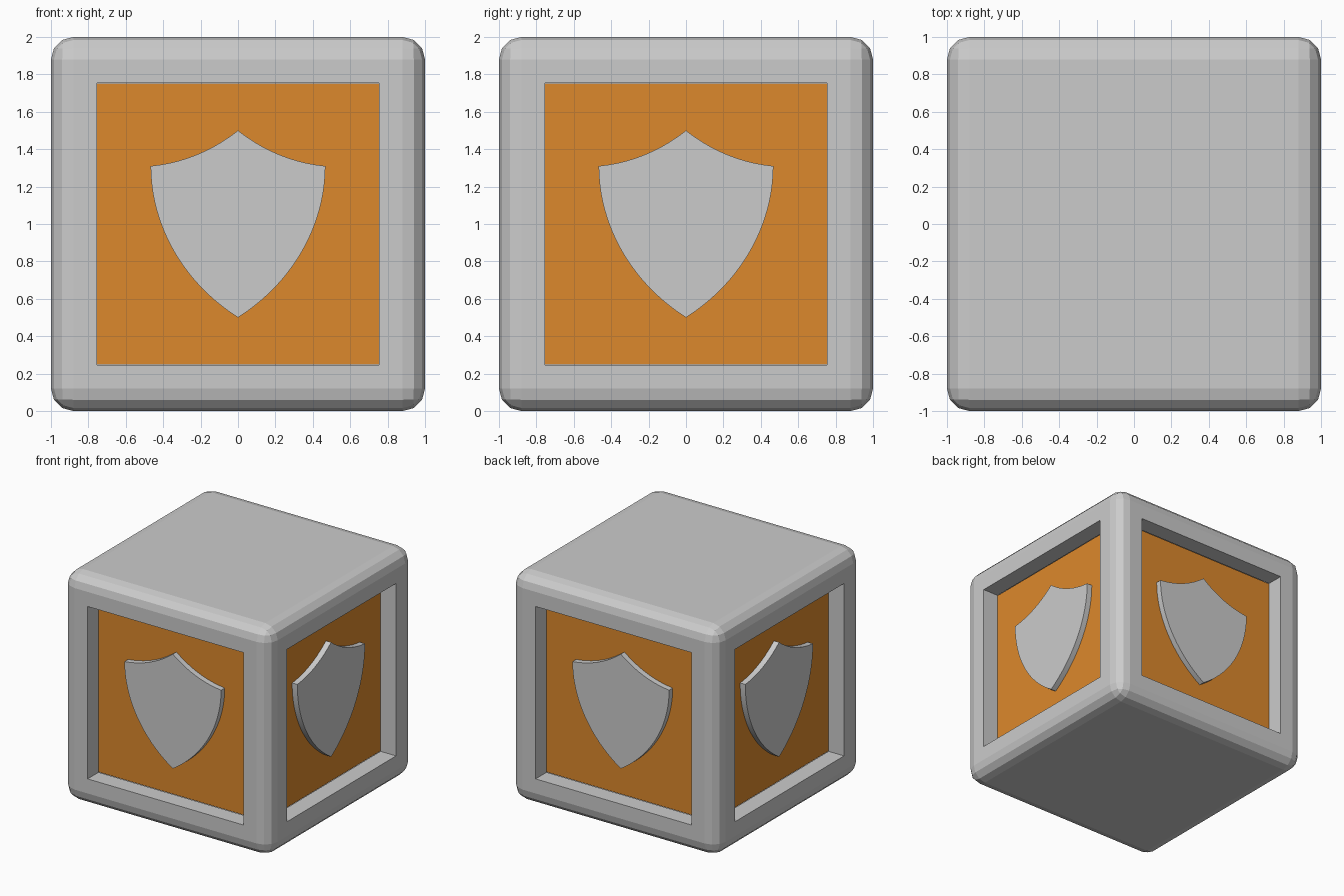
import bpy, bmesh
from math import radians
from mathutils import Matrix, Vector

if "Cube" in bpy.data.objects:
    bpy.data.objects.remove(bpy.data.objects["Cube"])

DEPTH = 0.15      # recess depth
RELIEF = 0.05     # shield thickness


def add_object(name, bm, material=None):
    bmesh.ops.recalc_face_normals(bm, faces=bm.faces)
    mesh = bpy.data.meshes.new(name)
    bm.to_mesh(mesh)
    bm.free()
    obj = bpy.data.objects.new(name, mesh)
    bpy.context.collection.objects.link(obj)
    if material:
        mesh.materials.append(material)
    return obj


def box(size, centre):
    bm = bmesh.new()
    bmesh.ops.create_cube(bm, size=1.0)
    bmesh.ops.scale(bm, vec=size, verts=bm.verts)
    bmesh.ops.translate(bm, vec=centre, verts=bm.verts)
    return bm


def bezier(p0, p1, p2, p3, n):
    pts = []
    for i in range(n):
        t = i / n
        u = 1 - t
        pts.append(tuple(u**3 * a + 3*u*u*t * b + 3*u*t*t * c + t**3 * d
                         for a, b, c, d in zip(p0, p1, p2, p3)))
    return pts


# Stone block: rounded cube with a square opening through each side wall
bm = box((2, 2, 2), (0, 0, 1))
bmesh.ops.bevel(bm, geom=bm.edges[:], offset=0.12, segments=3,
                profile=0.5, affect='EDGES')
bm.normal_update()
sides = [f for f in bm.faces
         if f.calc_area() > 2 and abs(f.normal.z) < 0.1]
bmesh.ops.inset_individual(bm, faces=sides, thickness=0.18)
inward = [(f, -DEPTH * f.normal.copy()) for f in sides]
bmesh.ops.inset_individual(bm, faces=sides, thickness=0.0)
for face, offset in inward:
    bmesh.ops.translate(bm, vec=offset, verts=face.verts)
bmesh.ops.delete(bm, geom=sides, context='FACES_ONLY')
add_object("block_frame", bm)

# Orange core closing the bottoms of the four recesses
orange = bpy.data.materials.new("orange")
orange.diffuse_color = (0.72, 0.25, 0.025, 1)
orange.use_nodes = True
orange.node_tree.nodes["Principled BSDF"].inputs["Base Color"].default_value = orange.diffuse_color
core = 2 * (1 - DEPTH)
add_object("orange_core", box((core, core, 1.5), (0, 0, 1)), orange)

# Shield outline: right half from the top point to the bottom tip, mirrored
half = bezier((0, 1.5), (0.14, 1.39), (0.296, 1.327), (0.467, 1.31), 10)
half += bezier((0.467, 1.31), (0.467, 1.0), (0.3, 0.69), (0, 0.5), 20)
half.append((0, 0.5))
outline = half + [(-x, z) for x, z in reversed(half[1:-1])]

# Raised shield on each side
for i, side in enumerate(("front", "right", "back", "left")):
    bm = bmesh.new()
    y = -(1 - DEPTH)
    face = bm.faces.new([bm.verts.new((x, y, z)) for x, z in outline])
    new = bmesh.ops.extrude_face_region(bm, geom=[face])["geom"]
    bmesh.ops.translate(bm, vec=(0, -RELIEF, 0),
                        verts=[v for v in new if isinstance(v, bmesh.types.BMVert)])
    bmesh.ops.rotate(bm, cent=(0, 0, 0), verts=bm.verts,
                     matrix=Matrix.Rotation(radians(90 * i), 3, 'Z'))
    shield = add_object("shield_" + side, bm)
    bpy.ops.object.select_all(action='DESELECT')
    shield.select_set(True)
    bpy.context.view_layer.objects.active = shield
    bpy.ops.object.shade_smooth_by_angle(angle=radians(30))
